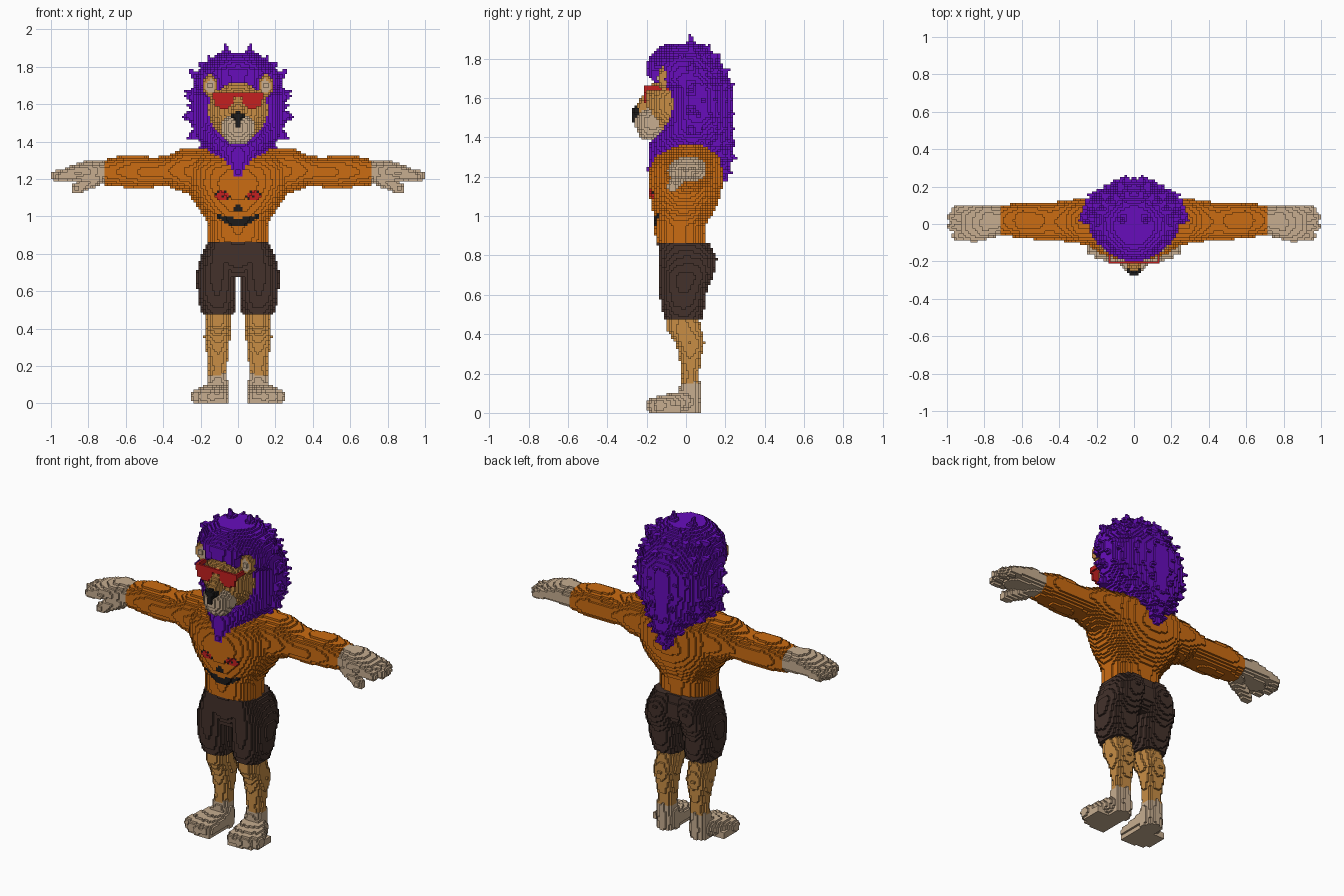
import bpy, math, random
from mathutils import Vector

if "Cube" in bpy.data.objects:
    bpy.data.objects.remove(bpy.data.objects["Cube"])

random.seed(4)
S = 0.0125          # block size
cells = {}          # (i, j, k) -> (part, colour); only x > 0, mirrored on output

COLOURS = {
    "orange": (0.60, 0.15, 0.006), "tan": (0.58, 0.27, 0.06), "beige": (0.57, 0.42, 0.28),
    "purple": (0.135, 0.004, 0.50), "dark brown": (0.056, 0.031, 0.024),
    "red": (0.55, 0.014, 0.014), "black": (0.012, 0.011, 0.011),
}
mats = {}
for n, c in COLOURS.items():
    mats[n] = bpy.data.materials.new(n)
    mats[n].diffuse_color = (*c, 1)


def fill(part, colour, solid, keep=None):
    """Fill the blocks inside a solid; earlier parts win."""
    lo, hi, inside = solid
    a = [math.floor(v / S) for v in lo]
    b = [math.ceil(v / S) for v in hi]
    for i in range(max(a[0], 0), b[0]):
        for j in range(a[1], b[1]):
            for k in range(max(a[2], 0), b[2]):
                x, y, z = (i + .5) * S, (j + .5) * S, (k + .5) * S
                if (i, j, k) not in cells and inside(x, y, z) and (not keep or keep(x, y, z)):
                    cells[i, j, k] = (part, colour(x, y, z) if callable(colour) else colour)


def ball(c, r):
    return ([c[n] - r[n] for n in range(3)], [c[n] + r[n] for n in range(3)],
            lambda *p: sum(((p[n] - c[n]) / r[n]) ** 2 for n in range(3)) <= 1)


def box(lo, hi):
    return lo, hi, lambda *p: all(lo[n] <= p[n] <= hi[n] for n in range(3))


def capsule(a, b, ra, rb):
    a, b = Vector(a), Vector(b)
    d, m = b - a, max(ra, rb)

    def inside(x, y, z):
        p = Vector((x, y, z)) - a
        t = min(1, max(0, p.dot(d) / d.length_squared))
        return (p - d * t).length <= ra + (rb - ra) * t
    return ([min(a[n], b[n]) - m for n in range(3)],
            [max(a[n], b[n]) + m for n in range(3)], inside)


def section(rows, t):
    for p, q in zip(rows, rows[1:]):
        if p[0] <= t <= q[0]:
            f = (t - p[0]) / (q[0] - p[0])
            return [u + (v - u) * f for u, v in zip(p[1:], q[1:])]


def loft(rows, axis="z", power=2.2):
    """Rows: position, centre and radius of the first cross axis, then of the second."""
    lo = [rows[0][0], min(r[1] - r[2] for r in rows), min(r[3] - r[4] for r in rows)]
    hi = [rows[-1][0], max(r[1] + r[2] for r in rows), max(r[3] + r[4] for r in rows)]

    def inside(x, y, z):
        t, u, v = (z, x, y) if axis == "z" else (x, y, z)
        s = section(rows, t)
        return bool(s) and abs((u - s[0]) / s[1]) ** power + abs((v - s[2]) / s[3]) ** power <= 1
    if axis == "z":
        lo, hi = lo[1:] + lo[:1], hi[1:] + hi[:1]
    return lo, hi, inside


def disc(x, z, cx, cz, rx, rz):
    return ((x - cx) / rx) ** 2 + ((z - cz) / rz) ** 2


# Glasses: lenses, bar and side arms
def lens(x, y, z):
    return disc(x, z, .077, 1.628, .055, .055) < 1 and z < 1.645


fill("glasses", "red", box((.02, -.2125, 1.57), (.135, -.2, 1.65)), lens)
fill("glasses", "red", box((0, -.2125, 1.6375), (.1375, -.2, 1.6625)))
fill("glasses", "red", box((.125, -.2125, 1.6375), (.1375, -.09, 1.6625)))

# Nose, muzzle, head and ears
fill("nose", "black", ball((0, -.25, 1.535), (.036, .03, .024)))
fill("nose", "black", box((0, -.275, 1.475), (.0125, -.25, 1.53)))
fill("muzzle", "beige", ball((0, -.17, 1.475), (.092, .092, .078)))
fill("muzzle", "beige", ball((0, -.185, 1.43), (.075, .055, .047)))
fill("head", "tan", capsule((0, -.165, 1.63), (0, -.215, 1.545), .04, .042))
fill("head", "tan", ball((0, -.05, 1.57), (.16, .15, .17)))
fill("ears", lambda x, y, z: "beige" if y < -.12 and disc(x, z, .148, 1.695, .024, .038) < 1 else "tan",
     ball((.15, -.115, 1.70), (.043, .03, .06)))

# Mane with a face opening and pointed tufts
MANE = [(1.17, 0, .02, .17, .045), (1.21, 0, .05, .01, .205), (1.25, 0, .08, .015, .21),
        (1.3, 0, .125, .025, .215), (1.36, 0, .18, .03, .215), (1.42, 0, .225, .035, .2),
        (1.5, 0, .255, .06, .175), (1.64, 0, .255, .06, .175), (1.69, 0, .245, .015, .21),
        (1.78, 0, .215, -.01, .19), (1.83, 0, .17, -.01, .155), (1.875, 0, .1, -.01, .1)]


def off_face(x, y, z):
    face = y < -.08 and disc(x, z, 0, 1.545, .148, .17) < 1
    ear = y < -.11 and disc(x, z, .15, 1.70, .05, .065) < 1
    return not (face or ear)


fill("mane", "purple", loft(MANE, power=1.9), off_face)
for x, z in ((.07, 1.92), (.165, 1.865), (.257, 1.78), (.29, 1.65), (.3, 1.535), (.275, 1.415)):
    fill("mane", "purple", capsule((x * .72, .03, 1.55 + (z - 1.55) * .75), (x, .02, z), .05, .005), off_face)
for row in range(9):
    z = 1.24 + row * .07
    for step in range(5):
        ang = math.radians(step * 20 + (row % 2) * 10 + random.uniform(-4, 4))
        _, rx, cy, ry = section(MANE, z)
        grow = random.uniform(1.06, 1.16)
        tip = (rx * grow * math.cos(ang), cy + ry * grow * math.sin(ang), z + .08 * (z - 1.5))
        base = (rx * .8 * math.cos(ang), cy + ry * .8 * math.sin(ang), z - .01)
        fill("mane", "purple", capsule(base, tip, .038, .005), off_face)
for x, y, z in ((.03, -.1, 1.86), (.1, -.13, 1.82), (.05, .12, 1.87), (.13, .1, 1.84), (.0, .17, 1.81)):
    fill("mane", "purple", capsule((x * .8, y * .75, z - .1), (x, y, z), .045, .006), off_face)


# Torso with the painted chest face
def chest(x, y, z):
    if y < -.06:
        eye = disc(x, z, .085, 1.11, .042, .026)
        if eye < 1:
            return "black" if eye > .72 or disc(x, z, .085, 1.11, .009, .009) < 1 else "red"
        if disc(x, z, 0, 1.042, .028, .019) < 1:
            return "black"
        if x < .118 and abs(z - .97 - 3 * x * x) < .024 - .1 * x:
            return "black"
    return "orange"


fill("torso", chest, loft([
    (.8625, 0, .16, -.03, .125), (.95, 0, .16, -.03, .128), (1.0, 0, .18, -.017, .147),
    (1.05, 0, .22, -.01, .165), (1.1, 0, .25, -.005, .178), (1.17, 0, .28, -.002, .19),
    (1.25, 0, .29, 0, .183), (1.3, 0, .29, .01, .168), (1.34, 0, .27, .02, .115),
    (1.3625, 0, .22, .025, .075)], power=2.3))

# Arms
fill("arms", "orange", loft([
    (.2, .015, .13, 1.24, .12), (.3, .015, .12, 1.245, .115), (.38, .015, .107, 1.245, .08),
    (.45, .015, .1, 1.235, .079), (.5, .015, .1, 1.238, .085), (.6, .02, .095, 1.242, .087),
    (.7125, .02, .08, 1.235, .068)], "x"))

# Hands: palm, fingers and thumb
fill("hands", "beige", loft([
    (.7125, .02, .078, 1.237, .062), (.8, .01, .095, 1.242, .058), (.88, .005, .095, 1.232, .045),
    (.92, .005, .08, 1.228, .035)], "x"))
for y, x in ((-.062, .945), (-.015, .972), (.033, .97), (.072, .945)):
    fill("hands", "beige", capsule((.85, y, 1.235), (x, y, 1.216), .033, .027))
fill("hands", "beige", capsule((.76, -.035, 1.2), (.865, -.07, 1.147), .038, .028))

# Shorts: two legs joined by the hips
fill("shorts", "dark brown", loft([
    (.475, .105, .085, -.015, .095), (.55, .112, .1, -.015, .115), (.62, .115, .105, -.013, .12),
    (.7, .115, .108, .002, .138), (.78, .1, .1, .01, .147), (.8625, .08, .085, -.012, .132)], power=2.4))
fill("shorts", "dark brown", loft([
    (.675, 0, .1, -.01, .1), (.74, 0, .14, -.005, .13), (.8625, 0, .163, -.015, .13)], power=2.6))

# Lower legs
fill("legs", "tan", loft([
    (.15, .11, .05, .022, .045), (.2, .108, .049, .022, .044), (.3, .11, .062, .022, .058),
    (.36, .111, .071, .02, .075), (.42, .108, .066, -.01, .09), (.5, .105, .062, -.02, .08)]))

# Feet: ankle, heel and four toes
fill("feet", "beige", loft([
    (0, .11, .055, .01, .06), (.06, .11, .06, .01, .062), (.1625, .11, .051, .022, .047)]))
for n, (x, y) in enumerate(((.09, -.163), (.137, -.165), (.182, -.155), (.218, -.13))):
    fill("feet", "beige", capsule((.1 + .012 * n, -.01, .058), (x, y, .04), .055, .037))
    fill("feet", "beige", box((x - .025, y - .02, 0), (x + .025, -.02, .04)))

# Turn the blocks into one mirrored surface per part
SIDES = [((1, 0, 0), ((1, 0, 0), (1, 1, 0), (1, 1, 1), (1, 0, 1))),
         ((-1, 0, 0), ((0, 0, 0), (0, 0, 1), (0, 1, 1), (0, 1, 0))),
         ((0, 1, 0), ((0, 1, 0), (0, 1, 1), (1, 1, 1), (1, 1, 0))),
         ((0, -1, 0), ((0, 0, 0), (1, 0, 0), (1, 0, 1), (0, 0, 1))),
         ((0, 0, 1), ((0, 0, 1), (1, 0, 1), (1, 1, 1), (0, 1, 1))),
         ((0, 0, -1), ((0, 0, 0), (0, 1, 0), (1, 1, 0), (1, 0, 0)))]
parts = {}
for (i, j, k), (part, colour) in cells.items():
    verts, faces, cols = parts.setdefault(part, ({}, [], []))
    for (di, dj, dk), quad in SIDES:
        ni = i + di
        if (ni if ni >= 0 else -1 - ni, j + dj, k + dk) in cells:
            continue
        right = [(i + a, j + b, k + c) for a, b, c in quad]
        left = [(-a, b, c) for a, b, c in reversed(right)]
        for ring in (right, left):
            faces.append([verts.setdefault(p, len(verts)) for p in ring])
            cols.append(colour)

for part, (verts, faces, cols) in parts.items():
    me = bpy.data.meshes.new(part)
    me.from_pydata([(a * S, b * S, c * S) for a, b, c in verts], [], faces)
    used = sorted(set(cols))
    for c in used:
        me.materials.append(mats[c])
    me.polygons.foreach_set("material_index", [used.index(c) for c in cols])
    me.update()
    bpy.context.collection.objects.link(bpy.data.objects.new(part, me))

for m in bpy.data.materials:
    if m.users and not m.is_grease_pencil:
        m.use_nodes = True
        m.node_tree.nodes["Principled BSDF"].inputs["Base Color"].default_value = m.diffuse_color
